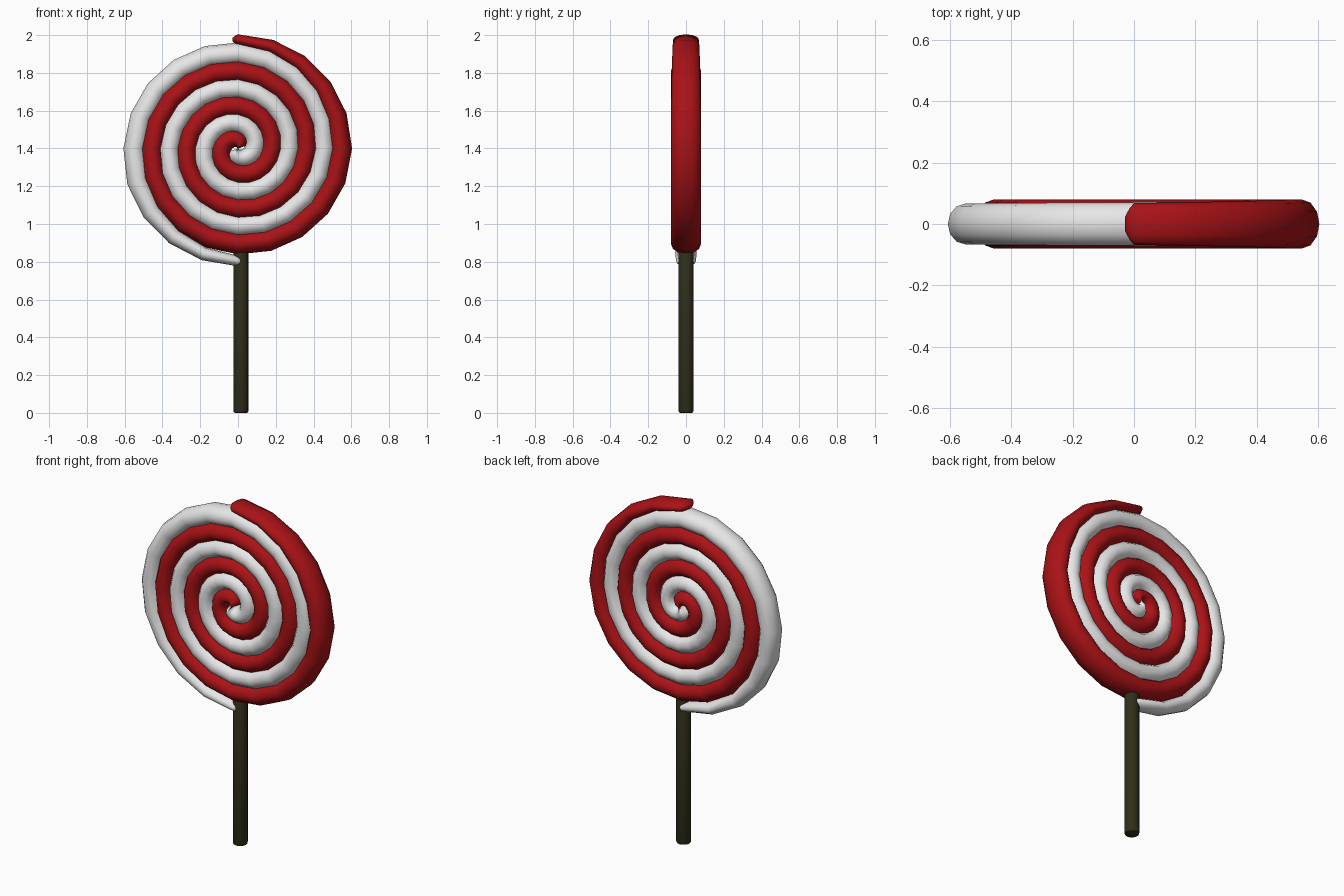
import bpy
import bmesh
from math import sin, cos, pi, sqrt

cube = bpy.data.objects.get("Cube")
if cube:
    bpy.data.objects.remove(cube)

CENTRE_Z = 1.4
STEPS = 20      # rings per turn
SIDES = 12      # sides of each rope


def material(name, colour):
    mat = bpy.data.materials.new(name)
    mat.use_nodes = True
    mat.diffuse_color = (*colour, 1)
    mat.node_tree.nodes["Principled BSDF"].inputs["Base Color"].default_value = (*colour, 1)
    return mat


def finish(bm, name, mat, angle):
    bmesh.ops.recalc_face_normals(bm, faces=bm.faces)
    mesh = bpy.data.meshes.new(name)
    bm.to_mesh(mesh)
    bm.free()
    mesh.materials.append(mat)
    obj = bpy.data.objects.new(name, mesh)
    bpy.context.collection.objects.link(obj)
    bpy.ops.object.select_all(action='DESELECT')
    obj.select_set(True)
    bpy.context.view_layer.objects.active = obj
    bpy.ops.object.shade_smooth_by_angle(angle=angle)
    return obj


def candy_rope(name, mat, flip, depth_outer, depth_inner, rim):
    """Oval rope wound inwards from its tapered outer tip."""
    turns = 3.1
    count = int(turns * STEPS)
    # (turn position, tip scale): rounded tips at both ends
    rings = [(-0.008, 0.35), (-0.004, 0.75)]
    rings += [(i / STEPS, 1) for i in range(count + 1)]
    rings += [(turns + 0.06, 0.8), (turns + 0.1, 0.4)]
    bm = bmesh.new()
    loops = []
    for t, scale in rings:
        grow = min(1, max(0, t) / 0.2)
        half = 0.028 + 0.029 * grow
        radius = max(0.02, min(0.596 - 0.185 * t, rim - half))
        depth = depth_outer + (depth_inner - depth_outer) * min(1, max(0, t) / 0.9)
        depth *= 0.85 + 0.15 * grow
        angle = pi / 2 - 2 * pi * t
        loop = []
        for k in range(SIDES):
            a = 2 * pi * k / SIDES
            r = radius + half * scale * cos(a)
            loop.append(bm.verts.new((flip * r * cos(angle),
                                      depth * scale * sin(a),
                                      CENTRE_Z + flip * r * sin(angle))))
        loops.append(loop)
    for one, two in zip(loops, loops[1:]):
        for k in range(SIDES):
            n = (k + 1) % SIDES
            bm.faces.new((one[k], one[n], two[n], two[k]))
    bm.faces.new(loops[0])
    bm.faces.new(loops[-1])
    return finish(bm, name, mat, pi / 2)


red = material("candy red", (0.40, 0.006, 0.008))
white = material("candy white", (0.80, 0.80, 0.80))
wood = material("dark stick", (0.03, 0.028, 0.010))

# Two ropes, half a turn apart
candy_rope("red_candy_spiral", red, 1, 0.08, 0.08, 0.604)
candy_rope("white_candy_spiral", white, -1, 0.062, 0.078, 0.625)

# Stick with softened ends
bm = bmesh.new()
bmesh.ops.create_cone(bm, cap_ends=True, segments=16, radius1=0.04, radius2=0.04, depth=0.9)
bmesh.ops.translate(bm, verts=bm.verts, vec=(0.015, 0, 0.45))
rims = [e for e in bm.edges if abs(e.verts[0].co.z - e.verts[1].co.z) < 0.01]
bmesh.ops.bevel(bm, geom=rims, offset=0.01, segments=2, affect='EDGES', profile=0.5)
finish(bm, "stick", wood, pi / 6)
